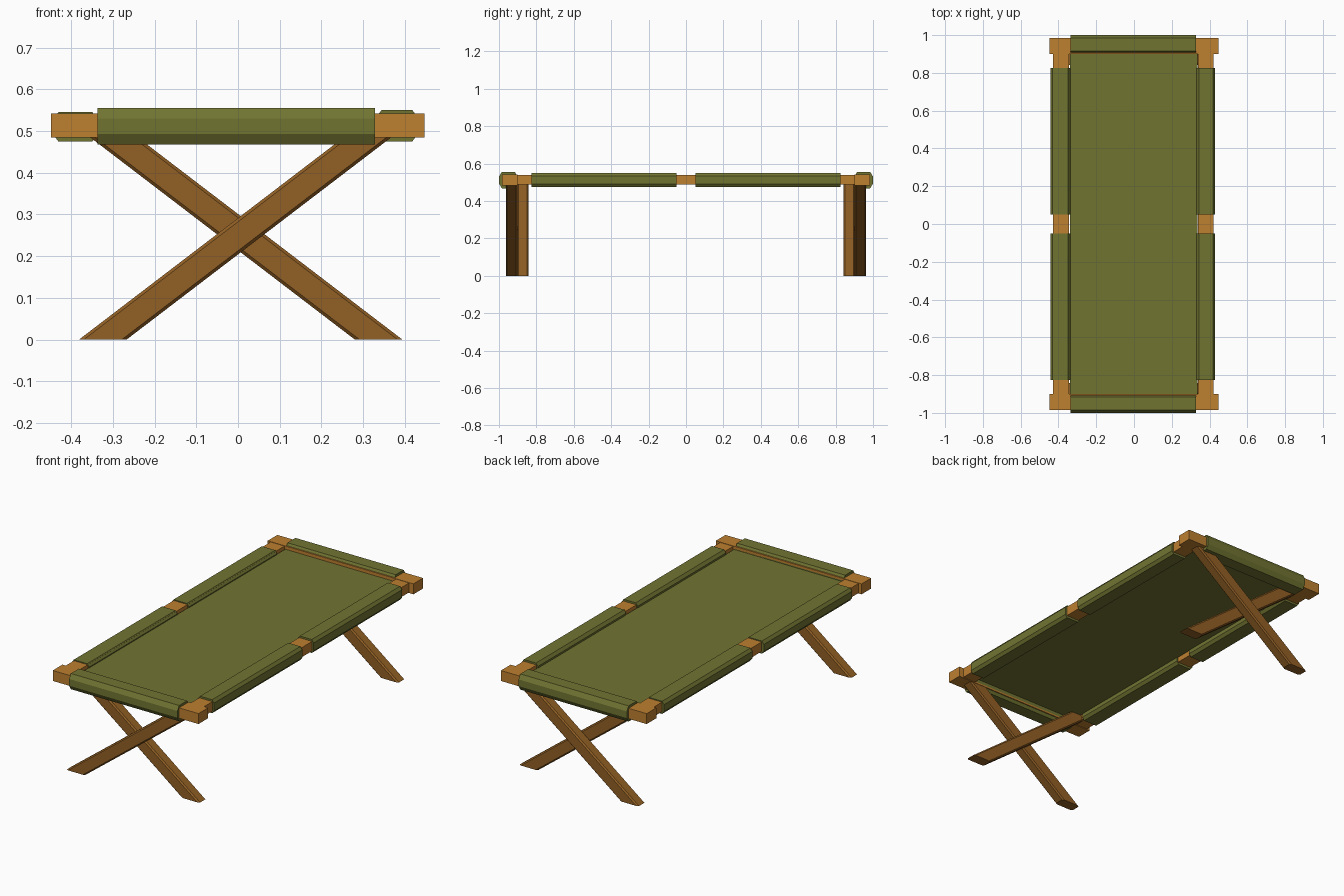
import bpy, bmesh
from mathutils import Vector

if "Cube" in bpy.data.objects:
    bpy.data.objects.remove(bpy.data.objects["Cube"])


def material(name, rgb):
    m = bpy.data.materials.new(name)
    m.diffuse_color = (*rgb, 1)
    m.use_nodes = True
    m.node_tree.nodes["Principled BSDF"].inputs["Base Color"].default_value = m.diffuse_color
    return m


CANVAS = material("olive canvas", (0.165, 0.175, 0.031))
FRAME_WOOD = material("light wood", (0.51, 0.215, 0.030))
LEG_WOOD = material("dark wood", (0.29, 0.117, 0.018))


def prism(name, profile, direction, mat, bevel=0.0):
    """Extrude a closed 3D polygon along a vector."""
    bm = bmesh.new()
    base = bm.faces.new([bm.verts.new(p) for p in profile])
    ext = bmesh.ops.extrude_face_region(bm, geom=[base])
    bmesh.ops.translate(bm, vec=Vector(direction),
                        verts=[v for v in ext["geom"] if isinstance(v, bmesh.types.BMVert)])
    bmesh.ops.recalc_face_normals(bm, faces=bm.faces)
    if bevel:
        # chamfer only the long edges
        long_edges = [e for e in bm.edges if e.calc_length() > 0.3]
        bmesh.ops.bevel(bm, geom=long_edges, offset=bevel, segments=1,
                        affect='EDGES', profile=0.5)
    me = bpy.data.meshes.new(name)
    bm.to_mesh(me)
    bm.free()
    me.materials.append(mat)
    ob = bpy.data.objects.new(name, me)
    bpy.context.collection.objects.link(ob)
    return ob


def box(name, x0, x1, y0, y1, z0, z1, mat):
    return prism(name, [(x0, y0, z0), (x1, y0, z0), (x1, y0, z1), (x0, y0, z1)],
                 (0, y1 - y0, 0), mat)


def octagon(a0, a1, z0, z1, ca, cz):
    """Chamfered rectangle as (across, z) points."""
    return [(a0 + ca, z0), (a1 - ca, z0), (a1, z0 + cz), (a1, z1 - cz),
            (a1 - ca, z1), (a0 + ca, z1), (a0, z1 - cz), (a0, z0 + cz)]


# canvas bed
box("canvas_sheet", -0.34, 0.335, -0.91, 0.91, 0.512, 0.524, CANVAS)

# side rails with two canvas sleeves each
for side, r0, r1, s0, s1, top in (("left", -0.430, -0.345, -0.443, -0.337, 0.545),
                                  ("right", 0.340, 0.420, 0.332, 0.430, 0.550)):
    box(side + "_rail", r0, r1, -0.91, 0.91, 0.487, 0.54, FRAME_WOOD)
    for end, y0 in (("front", -0.825), ("back", 0.05)):
        ring = octagon(s0, s1, 0.475, top, 0.012, 0.016)
        prism(f"{side}_{end}_sleeve", [(x, y0, z) for x, z in ring],
              (0, 0.775, 0), CANVAS)

# end bars, end sleeves and crossed legs
for end, s in (("front", -1), ("back", 1)):
    y0, y1 = sorted((s * 0.90, s * 0.985))
    box(end + "_bar", -0.448, 0.447, y0, y1, 0.484, 0.542, FRAME_WOOD)

    y0, y1 = sorted((s * 0.90, s * 1.0))
    ring = octagon(y0, y1, 0.468, 0.555, 0.015, 0.025)
    prism(end + "_sleeve", [(-0.337, y, z) for y, z in ring], (0.665, 0, 0), CANVAS)

    h, run = 0.512, 0.512 / 0.764
    for leg, foot0, foot1, d, ya, yb in (("outer", -0.381, -0.267, 1, 0.902, 0.963),
                                         ("inner", 0.394, 0.280, -1, 0.842, 0.902)):
        profile = [(foot0, s * ya, 0), (foot1, s * ya, 0),
                   (foot1 + d * run, s * ya, h), (foot0 + d * run, s * ya, h)]
        prism(f"{end}_{leg}_leg", profile, (0, s * (yb - ya), 0), LEG_WOOD, 0.007)
